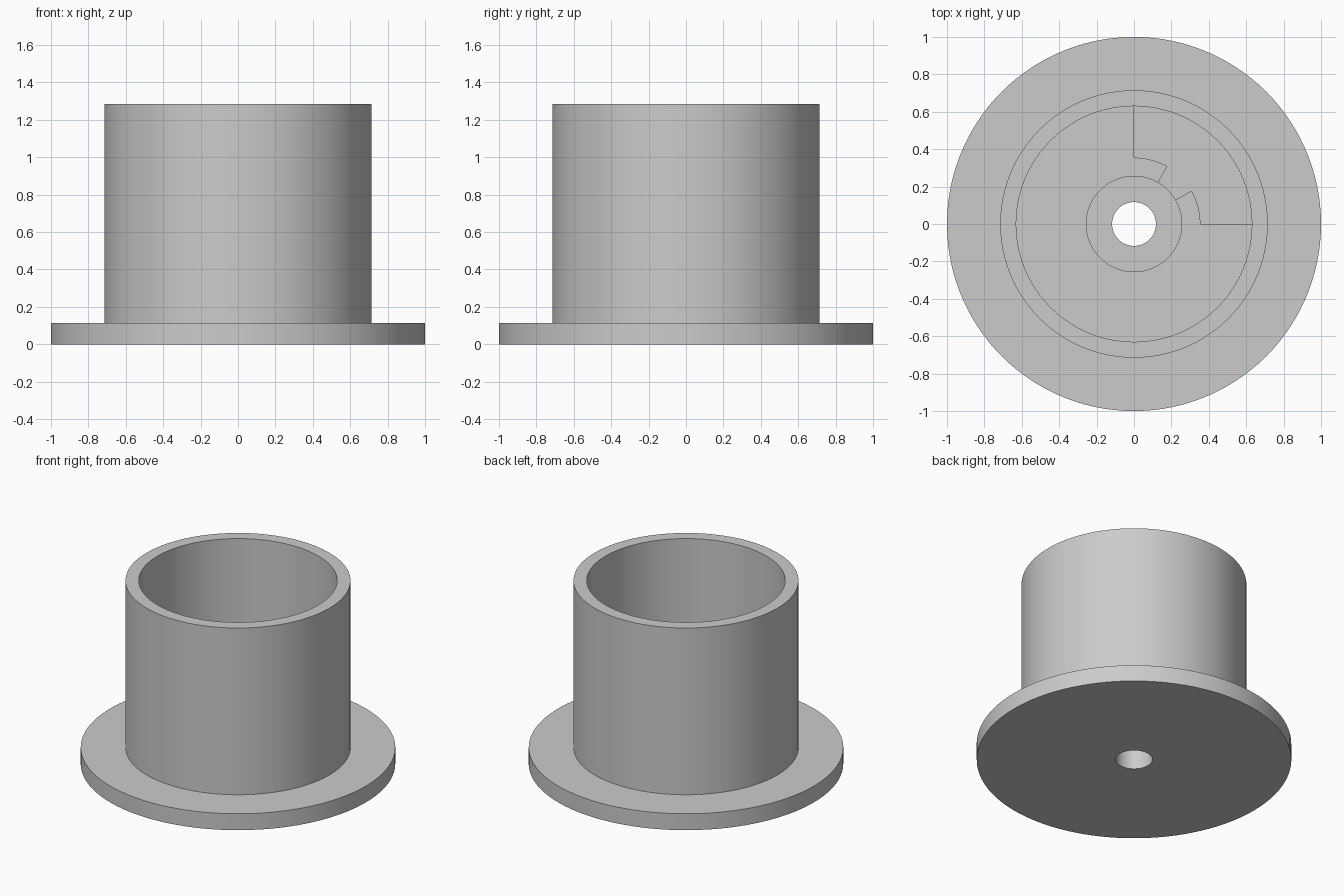
import bpy, bmesh
from math import cos, sin, radians

SEGMENTS = 120

cube = bpy.data.objects.get("Cube")
if cube:
    bpy.data.objects.remove(cube, do_unlink=True)

grey = bpy.data.materials.new("light_grey")
grey.use_nodes = True
colour = (0.6, 0.6, 0.6, 1)
grey.diffuse_color = colour
grey.node_tree.nodes["Principled BSDF"].inputs["Base Color"].default_value = colour


def finish(bm, name):
    bmesh.ops.recalc_face_normals(bm, faces=bm.faces)
    mesh = bpy.data.meshes.new(name)
    bm.to_mesh(mesh)
    bm.free()
    mesh.materials.append(grey)
    obj = bpy.data.objects.new(name, mesh)
    bpy.context.collection.objects.link(obj)
    bpy.ops.object.select_all(action="DESELECT")
    bpy.context.view_layer.objects.active = obj
    obj.select_set(True)
    bpy.ops.object.shade_smooth_by_angle(angle=radians(30))
    return obj


def lathe(name, profile):
    """Revolve a closed (radius, height) profile around z."""
    bm = bmesh.new()
    verts = [bm.verts.new((r, 0, z)) for r, z in profile]
    edges = [bm.edges.new((v, verts[i - 1])) for i, v in enumerate(verts)]
    bmesh.ops.spin(bm, geom=verts + edges, cent=(0, 0, 0), axis=(0, 0, 1),
                   angle=radians(360), steps=SEGMENTS, use_merge=True)
    bmesh.ops.remove_doubles(bm, verts=bm.verts, dist=0.0001)
    return finish(bm, name)


def arc(radius, start, end, step=3):
    return [(radius * cos(radians(a)), radius * sin(radians(a)))
            for a in range(start, end + (step if end > start else -step),
                           step if end > start else -step)]


def prism(name, outline, bottom, top):
    bm = bmesh.new()
    face = bm.faces.new([bm.verts.new((x, y, bottom)) for x, y in outline])
    raised = bmesh.ops.extrude_face_region(bm, geom=[face], use_keep_orig=True)
    moved = [v for v in raised["geom"] if isinstance(v, bmesh.types.BMVert)]
    bmesh.ops.translate(bm, verts=moved, vec=(0, 0, top - bottom))
    return finish(bm, name)


# Flanged cup with a recessed centre and a through hole
OUTER, INNER, HUB, RECESS, HOLE = 0.715, 0.63, 0.355, 0.255, 0.117
RIM, FLANGE, FLOOR, RECESS_FLOOR = 1.285, 0.115, 0.17, 0.135
lathe("flanged_cup", [
    (HOLE, 0), (1, 0), (1, FLANGE), (OUTER, FLANGE), (OUTER, RIM),
    (INNER, RIM), (INNER, FLOOR), (RECESS, FLOOR),
    (RECESS, RECESS_FLOOR), (HOLE, RECESS_FLOOR)])

# Raised inner step: open quarter, with a slotted hub ring around the recess
step_outline = (arc(HUB, 60, 90) + arc(INNER + 0.01, 90, 360)
                + arc(HUB, 360, 390) + arc(RECESS, 390, 60))
prism("inner_step", step_outline, FLOOR - 0.01, 0.34)
